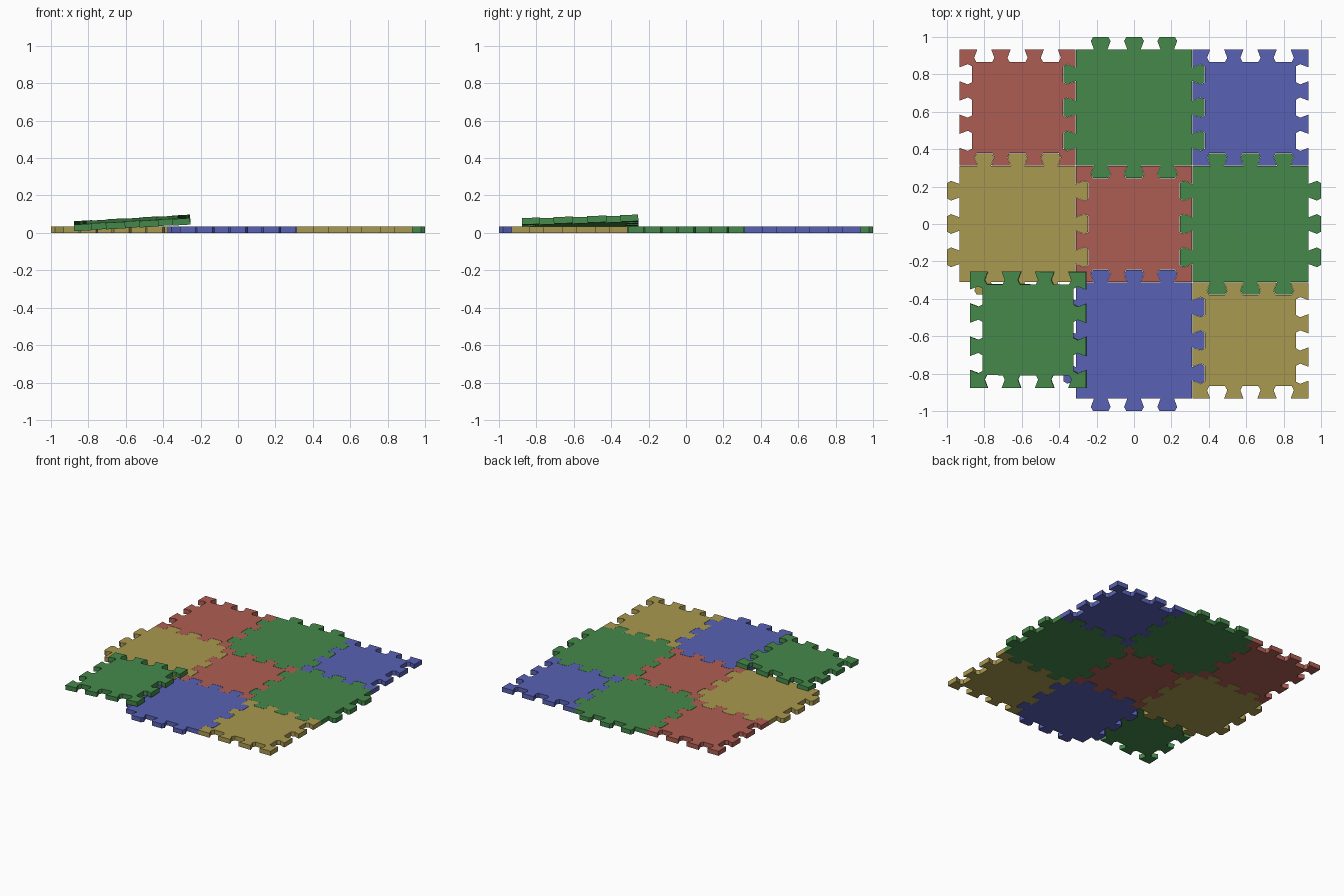
import bpy, bmesh
from math import atan
from mathutils import Matrix, Vector

if "Cube" in bpy.data.objects:
    bpy.data.objects.remove(bpy.data.objects["Cube"])

PITCH, HALF, THICK = 0.6225, 0.311, 0.035
SPACING = 0.178
TAB = [(0.036, 0.0), (0.053, 0.045), (0.041, 0.066)]      # half width, reach
NOTCH = [(0.037, 0.0), (0.054, 0.045), (0.042, 0.068)]

COLOURS = {"red": (0.42, 0.11, 0.085, 1), "green": (0.06, 0.25, 0.07, 1),
           "blue": (0.10, 0.12, 0.46, 1), "yellow": (0.40, 0.32, 0.08, 1)}
mats = {}
for key, col in COLOURS.items():
    mats[key] = bpy.data.materials.new(key + "_foam")
    mats[key].diffuse_color = col


def outline(profile, sign):
    """Square outline with three dovetails per side, outward (+1) or inward (-1)."""
    side = [(-HALF, -HALF)]
    for c in (-SPACING, 0, SPACING):
        side += [(c - w, -HALF - sign * d) for w, d in profile]
        side += [(c + w, -HALF - sign * d) for w, d in reversed(profile)]
    pts = []
    for _ in range(4):
        pts += side
        side = [(-y, x) for x, y in side]
    return pts


def tile(name, colour, tabbed, matrix):
    bm = bmesh.new()
    pts = outline(TAB, 1) if tabbed else outline(NOTCH, -1)
    face = bm.faces.new([bm.verts.new((x, y, 0)) for x, y in pts])
    ext = bmesh.ops.extrude_face_region(bm, geom=[face])
    top = [v for v in ext["geom"] if isinstance(v, bmesh.types.BMVert)]
    bmesh.ops.translate(bm, verts=top, vec=(0, 0, THICK))
    bmesh.ops.triangulate(bm, faces=[f for f in bm.faces if len(f.verts) > 4])
    bmesh.ops.recalc_face_normals(bm, faces=bm.faces)
    mesh = bpy.data.meshes.new(name)
    bm.to_mesh(mesh)
    bm.free()
    mesh.materials.append(mats[colour])
    ob = bpy.data.objects.new(name, mesh)
    bpy.context.collection.objects.link(ob)
    ob.matrix_world = matrix


# flat tiles, rows from front to back
rows = [[None, "blue", "yellow"],
        ["yellow", "red", "green"],
        ["red", "green", "blue"]]
for r, row in enumerate(rows):
    for c, colour in enumerate(row):
        if colour:
            pos = Vector(((c - 1) * PITCH, (r - 1) * PITCH, 0))
            tile(f"mat_tile_{r}_{c}", colour, (r + c) % 2 == 1,
                 Matrix.Translation(pos))

# loose corner tile, resting tilted on its neighbours
tilt = (Matrix.Rotation(atan(0.03), 4, 'X') @ Matrix.Rotation(-atan(0.057), 4, 'Y'))
tile("loose_corner_tile", "green", False,
     Matrix.Translation((-0.565, -0.565, 0.036)) @ tilt)

for m in bpy.data.materials:
    if m.users and not m.is_grease_pencil:
        m.use_nodes = True
        m.node_tree.nodes["Principled BSDF"].inputs["Base Color"].default_value = m.diffuse_color
